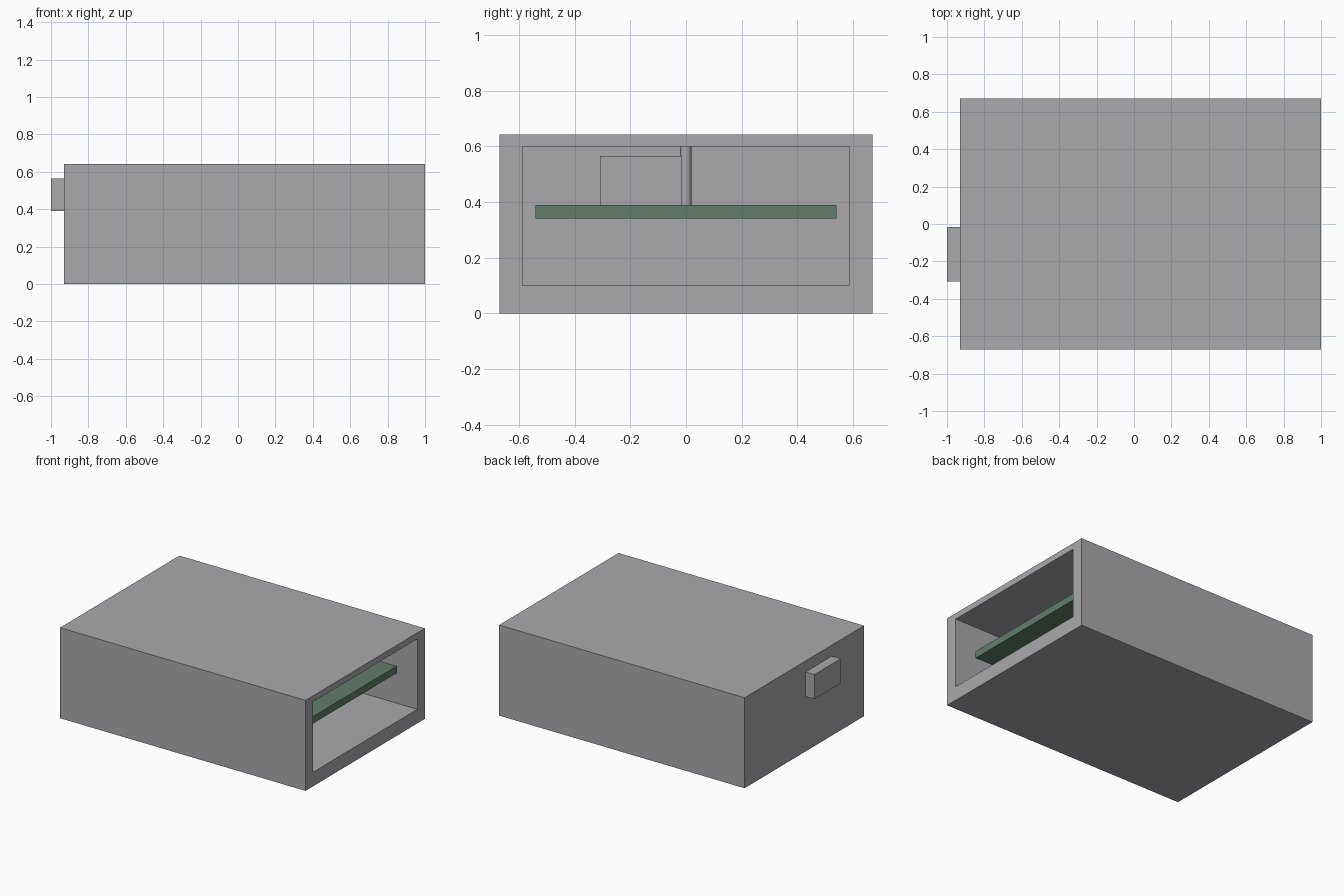
import bpy
import bmesh
import math
from mathutils import Vector

cube = bpy.data.objects.get("Cube")
if cube:
    bpy.data.objects.remove(cube, do_unlink=True)


def make_material(name, rgb):
    mat = bpy.data.materials.new(name)
    mat.use_nodes = True
    mat.diffuse_color = (*rgb, 1)
    mat.node_tree.nodes["Principled BSDF"].inputs["Base Color"].default_value = (*rgb, 1)
    return mat


def make_box(bm, low, high):
    low, high = Vector(low), Vector(high)
    for v in bmesh.ops.create_cube(bm, size=1)["verts"]:
        v.co = (low + high) / 2 + v.co * (high - low)


def finish(bm, name, mat):
    bmesh.ops.recalc_face_normals(bm, faces=bm.faces)
    mesh = bpy.data.meshes.new(name)
    bm.to_mesh(mesh)
    bm.free()
    mesh.materials.append(mat)
    obj = bpy.data.objects.new(name, mesh)
    bpy.context.collection.objects.link(obj)
    return obj


def add_box(name, low, high, mat):
    bm = bmesh.new()
    make_box(bm, low, high)
    return finish(bm, name, mat)


grey = make_material("grey plastic", (0.40, 0.40, 0.42))
green = make_material("board green", (0.12, 0.205, 0.15))

LEFT, RIGHT, HALF_DEPTH, HEIGHT = -0.93, 1.0, 0.67, 0.643
WALL = 0.085
INNER_HALF, FLOOR, CEILING = HALF_DEPTH - WALL, 0.10, 0.60

# Case: a box whose open end is framed, then pushed in to hollow it
bm = bmesh.new()
make_box(bm, (LEFT, -HALF_DEPTH, 0), (RIGHT, HALF_DEPTH, HEIGHT))
bm.normal_update()
end = max(bm.faces, key=lambda f: f.normal.x)
bmesh.ops.inset_individual(bm, faces=[end], thickness=WALL)
for v in end.verts:
    v.co.y = math.copysign(INNER_HALF, v.co.y)
    v.co.z = CEILING if v.co.z > HEIGHT / 2 else FLOOR
pocket = bmesh.ops.extrude_discrete_faces(bm, faces=[end])["faces"][0]
for v in pocket.verts:
    v.co.x = LEFT + WALL
finish(bm, "case", grey)

# Circuit board with an even gap to the inside walls
GAP = 0.045
BOARD_TOP = 0.39
add_box("circuit_board",
        (LEFT + WALL + GAP, GAP - INNER_HALF, 0.34),
        (RIGHT - WALL - GAP, INNER_HALF - GAP, BOARD_TOP), green)

# Connector passing through the closed end
add_box("connector", (-1, -0.308, BOARD_TOP), (-0.6, -0.015, 0.565), grey)

# Round post between board and ceiling
bm = bmesh.new()
bmesh.ops.create_cone(bm, cap_ends=True, segments=24, radius1=0.02, radius2=0.02,
                      depth=CEILING - BOARD_TOP)
bmesh.ops.translate(bm, verts=bm.verts, vec=(-0.7, -0.001, (CEILING + BOARD_TOP) / 2))
post = finish(bm, "post", grey)
bpy.ops.object.select_all(action="DESELECT")
post.select_set(True)
bpy.context.view_layer.objects.active = post
bpy.ops.object.shade_smooth_by_angle(angle=math.radians(30))
